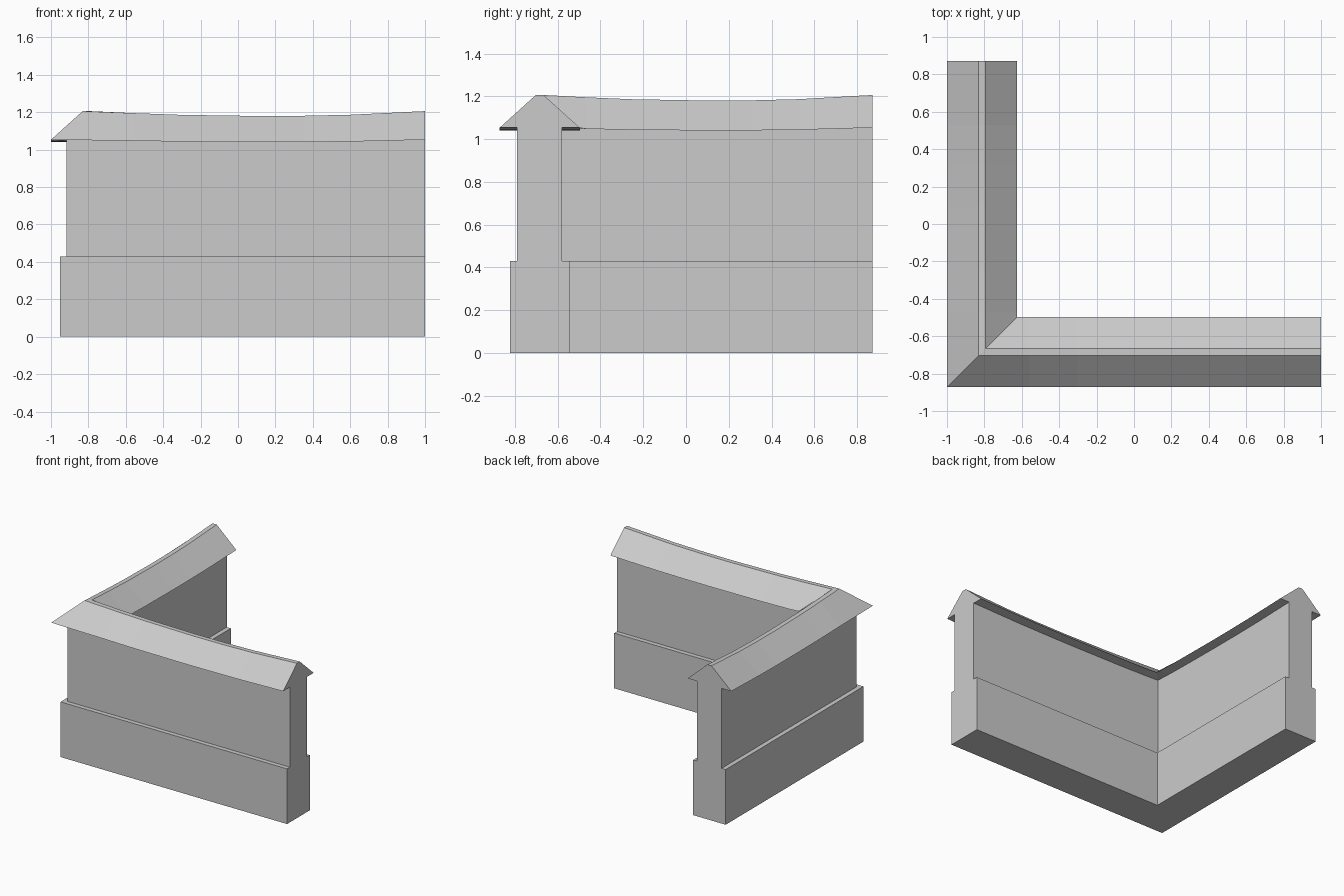
import bpy, bmesh

if "Cube" in bpy.data.objects:
    bpy.data.objects.remove(bpy.data.objects["Cube"])

CX, CY = -0.8125, -0.6845      # centre line of the two arms
END_X, END_Y = 1.0, 0.872      # open ends of the arms

# half cross-section: (offset from centre line, height, how much it sags mid-span)
half = [
    (0.14, 0.0, 0.0),          # plinth
    (0.14, 0.43, 0.0),
    (0.105, 0.43, 0.0),        # upper wall
    (0.105, 1.053, 0.013),
    (0.1875, 1.053, 0.013),    # eave
    (0.018, 1.206, 0.026),     # flat ridge
]
profile = half + [(-o, z, s) for o, z, s in reversed(half)]

# sag curve along each arm: (fraction from corner, sag amount)
stations = [(0.14, 0.42), (0.28, 0.77), (0.5, 1.0), (0.64, 0.96), (0.78, 0.75), (1.0, 0.0)]


def section(kind, t, sag):
    pts = []
    for o, z, s in profile:
        x = CX + (END_X - CX) * t if kind == "x" else CX - o
        y = CY + (END_Y - CY) * t if kind == "y" else CY - o
        pts.append((x, y, z - s * sag))
    return pts


# sections run from the back end, round the mitred corner, to the right end
sections = [section("y", t, s) for t, s in reversed(stations)]
sections.append(section("corner", 0, 0))
sections += [section("x", t, s) for t, s in stations]

# L-shaped wall with sagging gabled coping
bm = bmesh.new()
rings = [[bm.verts.new(p) for p in sec] for sec in sections]
n = len(profile)
for a, b in zip(rings, rings[1:]):
    for i in range(n):
        j = (i + 1) % n
        bm.faces.new((a[i], a[j], b[j], b[i]))
bm.faces.new(rings[0])
bm.faces.new(rings[-1][::-1])
bmesh.ops.recalc_face_normals(bm, faces=bm.faces)

mesh = bpy.data.meshes.new("corner_wall")
bm.to_mesh(mesh)
bm.free()
bpy.context.collection.objects.link(bpy.data.objects.new("corner_wall", mesh))
